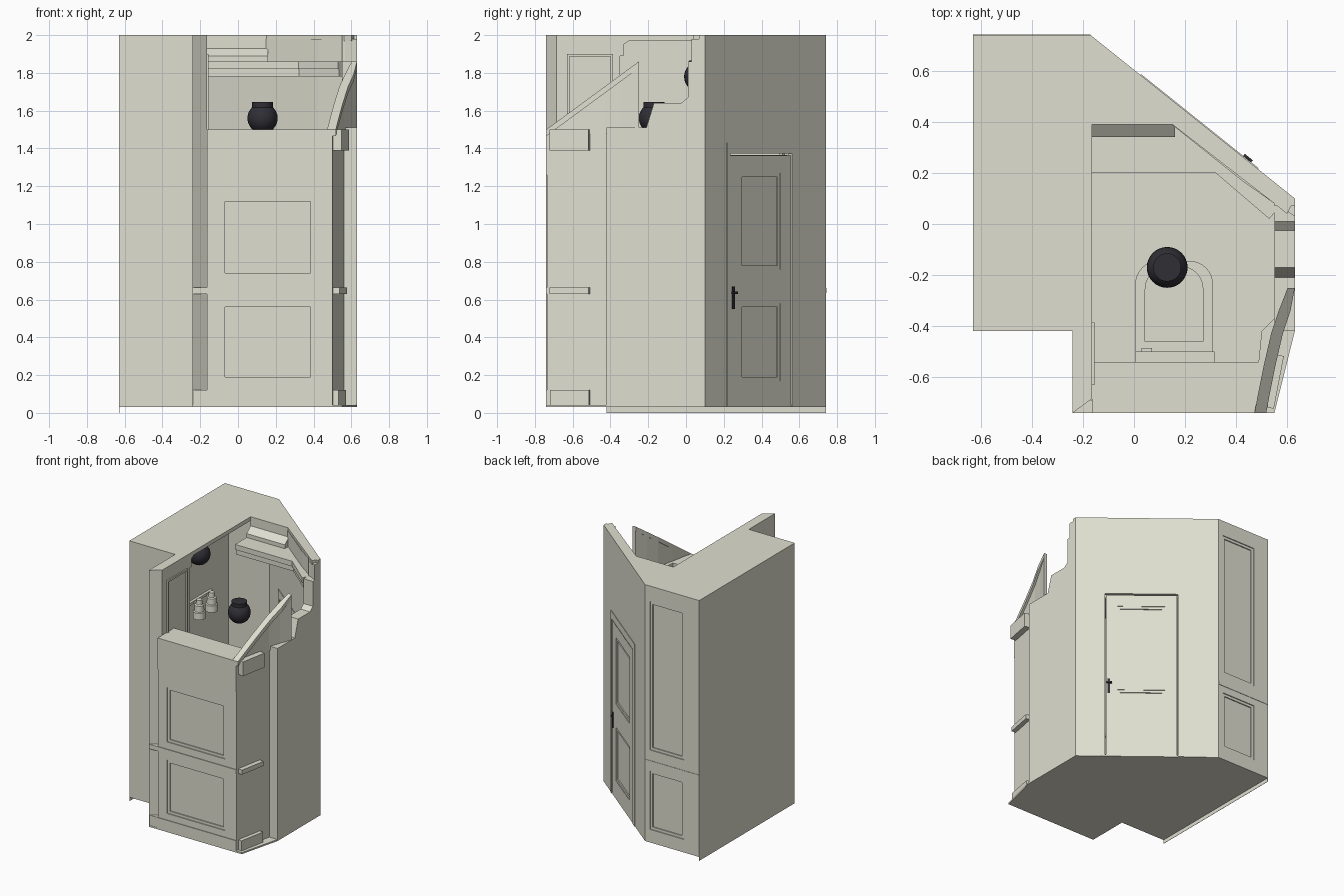
import bpy, bmesh, math
from mathutils import Vector

if "Cube" in bpy.data.objects:
    bpy.data.objects.remove(bpy.data.objects["Cube"])


def material(name, rgb):
    m = bpy.data.materials.new(name)
    m.diffuse_color = (*rgb, 1)
    m.use_nodes = True
    m.node_tree.nodes["Principled BSDF"].inputs["Base Color"].default_value = m.diffuse_color
    return m


STONE = material("warm plaster", (0.74, 0.735, 0.635))
BLACK = material("black metal", (0.028, 0.028, 0.036))
F = 0.03   # underside of the room


def finish(name, bm, mat=STONE, smooth=False):
    bmesh.ops.recalc_face_normals(bm, faces=bm.faces)
    me = bpy.data.meshes.new(name)
    bm.to_mesh(me)
    bm.free()
    me.materials.append(mat)
    ob = bpy.data.objects.new(name, me)
    bpy.context.collection.objects.link(ob)
    if smooth:
        for o in bpy.context.selected_objects:
            o.select_set(False)
        ob.select_set(True)
        bpy.context.view_layer.objects.active = ob
        bpy.ops.object.shade_smooth_by_angle(angle=math.radians(35))
    return ob


def sweep(name, ring, step, mat=STONE, smooth=False):
    """Closed outline of 3D points pushed along a vector."""
    bm = bmesh.new()
    step = Vector(step)
    a = [bm.verts.new(p) for p in ring]
    b = [bm.verts.new(Vector(p) + step) for p in ring]
    bm.faces.new(a)
    bm.faces.new(b)
    for i in range(len(a)):
        j = (i + 1) % len(a)
        bm.faces.new((a[i], a[j], b[j], b[i]))
    return finish(name, bm, mat, smooth)


def plan(name, pts, z0, z1, mat=STONE, smooth=False):
    return sweep(name, [(x, y, z0) for x, y in pts], (0, 0, z1 - z0), mat, smooth)


def side(name, pts, x0, x1, mat=STONE):
    return sweep(name, [(x0, y, z) for y, z in pts], (x1 - x0, 0, 0), mat)


def box(name, x0, x1, y0, y1, z0, z1, mat=STONE):
    return plan(name, [(x0, y0), (x1, y0), (x1, y1), (x0, y1)], z0, z1, mat)


def at(wall, s, d):
    """Plan point s along a wall line and d outward (right of its direction)."""
    a, b = Vector(wall[0]), Vector(wall[1])
    t = (b - a).normalized()
    return tuple(a + t * s + Vector((t.y, -t.x)) * d)


def on_wall(name, wall, s0, s1, z0, z1, d0, d1, mat=STONE):
    return plan(name, [at(wall, *p) for p in ((s0, d0), (s1, d0), (s1, d1), (s0, d1))], z0, z1, mat)


def panelled(name, wall, s0, s1, z0, z1, holes, depth=0.015):
    """Wall facing with recessed panels stacked in height, each with a raised bead."""
    h0, h1 = holes[0][0], holes[0][1]
    on_wall(name + "_stile_a", wall, s0, h0, z0, z1, -depth, 0)
    on_wall(name + "_stile_b", wall, h1, s1, z0, z1, -depth, 0)
    z = z0
    for k, (_, _, b, t) in enumerate(holes):
        on_wall(f"{name}_rail_{k}", wall, h0, h1, z, b, -depth, 0)
        w, e = .02, .008
        for n, r in (("a", (h0, h0 + w, b, t)), ("b", (h1 - w, h1, b, t)),
                     ("low", (h0 + w, h1 - w, b, b + w)), ("top", (h0 + w, h1 - w, t - w, t))):
            on_wall(f"{name}_bead_{k}_{n}", wall, *r, -depth, -depth + e)
        z = t
    on_wall(name + "_rail_top", wall, h0, h1, z, z1, -depth, 0)


def lathe(name, profile, pos, n=32, mat=BLACK):
    bm = bmesh.new()
    rings = []
    for r, z in profile:
        rings.append([bm.verts.new((pos[0] + r * math.cos(k * math.tau / n),
                                    pos[1] + r * math.sin(k * math.tau / n), pos[2] + z)) for k in range(n)])
    for a, b in zip(rings, rings[1:]):
        for k in range(n):
            j = (k + 1) % n
            bm.faces.new((a[k], a[j], b[j], b[k]))
    bm.faces.new(rings[0])
    bm.faces.new(rings[-1])
    return finish(name, bm, mat, True)


FRONT = ((-.165, -.735), (.50, -.735))
CORNER = ((.50, -.735), (.56, -.42))
DIAG = ((.63, .10), (-.17, .74))
BACK = ((-.17, .74), (-.63, .74))

# floor and the outer skin reaching the ground on the left
plan("floor", [(-.63, .74), (-.17, .74), (.63, .10), (.63, -.42), (.55, -.74),
               (-.24, -.74), (-.24, -.42), (-.63, -.42)], F, F + .012)
box("left_skin", -.63, -.628, -.42, .74, 0, 1.99)

# full height walls
box("left_wall", -.629, -.55, -.42, .72, F, 1.98)
box("left_return_wall", -.63, -.165, -.42, -.35, F, 1.98)
plan("left_pier", [(-.24, -.74), (-.165, -.685), (-.165, -.35), (-.24, -.35)], F, 2)

# back wall with two recessed panels
box("back_wall", -.62, -.19, .67, .725, F, 1.98)
panelled("back_facing", BACK, 0, .46, F, 1.98, [(.04, .33, .13, .58), (.04, .33, .74, 1.88)])
on_wall("back_belt", BACK, 0, .46, .635, .66, -.01, 0.003)

# diagonal wall around the door opening
S0, S1, END = .20, .75, 1.0245
plan("diagonal_wall_right", [DIAG[0], (.63, .03), (.55, .08), at(DIAG, S0, -.075), at(DIAG, S0, 0)], F, 1.98)
plan("diagonal_wall_left", [at(DIAG, S1, 0), at(DIAG, S1, -.075), (-.20, .67), (-.19, .72), DIAG[1]], F, 1.98)
on_wall("diagonal_wall_above_door", DIAG, S0, S1, 1.40, 1.98, -.075, 0)

# door with frame, recessed panels and handle
on_wall("door_leaf", DIAG, .215, .73, F + .012, 1.365, -.055, -.027)
panelled("door_facing", DIAG, .218, .727, F + .012, 1.362,
         [(.30, .64, .17, .58), (.30, .64, .76, 1.27)], .012)
for n, d0, d1 in (("outer", -.02, .004), ("inner", -.08, -.06)):
    on_wall(f"door_{n}_jamb_a", DIAG, .185, .212, F, 1.40, d0, d1)
    on_wall(f"door_{n}_jamb_b", DIAG, .732, .775, F, 1.40, d0, d1)
    on_wall(f"door_{n}_head", DIAG, .185, .775, 1.372, 1.43, d0, d1)
on_wall("door_back_fill", DIAG, .22, .725, F + .012, 1.362, -.03, -.012)
on_wall("door_handle_plate", DIAG, .228, .246, .55, .67, -.002, .006, BLACK)
on_wall("door_handle_lever", DIAG, .222, .262, .63, .642, .004, .014, BLACK)

# roof over the side room and the wall tops
plan("roof", [(-.63, .74), (-.17, .74), (.63, .10), (.60, .04), (.55, .08), (.15, .39), (-.165, .39),
              (-.165, -.35), (-.24, -.35), (-.24, -.42), (-.63, -.42)], 1.97, 2)

# tray ceiling: two step cornice, ledge and sloped riser
plan("cornice_ledge", [(-.165, .20), (.32, .20), (.53, .02), (.58, .08), (.15, .41), (-.165, .41)], 1.82, 1.86)
plan("cornice_lower", [(-.165, .21), (.323, .21), (.535, .03), (.58, .08), (.15, .41), (-.165, .41)], 1.78, 1.82)
side("ceiling_riser", [(.34, 1.86), (.34, 1.89), (.39, 1.93), (.39, 2), (.42, 2), (.42, 1.86)], -.165, .16)
plan("diagonal_riser", [(.15, .39), (.55, .08), (.57, .11), (.17, .42)], 1.86, 2)
side("left_beam_end", [(-.35, 1.86), (-.35, 1.89), (-.33, 1.89), (-.33, 1.95), (-.30, 1.97),
                       (-.30, 2), (-.42, 2), (-.42, 1.86)], -.24, -.165)

# cut down right wall with stepped top
side("right_wall", [(.10, F), (.10, 2), (.07, 2), (.07, 1.86), (.01, 1.86), (.01, 1.67), (-.025, 1.64),
                    (-.17, 1.64), (-.21, 1.51), (-.42, 1.51), (-.42, F)], .55, .63)

# low front wall, recessed panels, bands
box("front_wall", -.165, .49, -.72, -.54, F, 1.5)
panelled("front_facing", FRONT, 0, .665, F, 1.5, [(.075, .57, .17, .58), (.075, .57, .72, 1.14)])
on_wall("front_top_band", FRONT, 0, .665, 1.26, 1.5, -.02, .005)
on_wall("front_belt", FRONT, 0, .665, .63, .665, -.02, .005)
on_wall("front_skirting", FRONT, 0, .665, F, .12, -.02, .005)
box("pier_belt", -.24, -.165, -.74, -.69, .63, .665)
box("pier_skirting", -.24, -.165, -.738, -.69, F, .12)

# angled front corner and its moulding ends
plan("corner_wall", [(.50, -.735), (.56, -.42), (.56, -.36), (.50, -.42), (.47, -.72)], F, 1.5)
for n, z0, z1, d in (("belt", .63, .665, .035), ("skirting", F, .12, .03), ("cap", 1.39, 1.5, .045)):
    on_wall("corner_" + n, CORNER, .02, .23, z0, z1, -.02, d)

# swept triangular upstand on the angled corner, with a sloping trim
path = [(.50, -.74), (.515, -.66), (.535, -.56), (.565, -.43), (.595, -.34), (.63, -.25)]
for name, inner, outer, drop in (("corner_upstand", .025, 0, None), ("corner_upstand_trim", .028, -.018, .035)):
    bm = bmesh.new()
    cols = []
    for x, y in path:
        top = 1.5 + (y + .74) * .735
        low = 1.48 if drop is None else top - drop
        xo = min(x - outer, .63)
        cols.append([bm.verts.new(p) for p in ((xo, y, low), (xo, y, top), (x - inner, y, top), (x - inner, y, low))])
    for a, b in zip(cols, cols[1:]):
        for k in range(4):
            bm.faces.new((a[k], a[(k + 1) % 4], b[(k + 1) % 4], b[k]))
    bm.faces.new(cols[0])
    bm.faces.new(cols[-1])
    finish(name, bm)

# panel beads on the inside of the pier
for z0, z1, n in ((.75, 1.90, "upper"), (.17, .58, "lower")):
    for y in (-.63, -.40):
        box(f"inner_{n}_stile", -.167, -.155, y, y + .014, z0, z1)
    for z in (z0, z1 - .014):
        box(f"inner_{n}_bar", -.167, -.155, -.63, -.386, z, z + .014)

# globe lamps
globe = [(.08 * math.sin(a), -.08 * math.cos(a)) for a in (math.pi * (k + .15) / 16 for k in range(13))]
globe += [(.055, .058), (.055, .085), (.05, .085)]
lathe("pendant_lamp", globe, (.13, -.17, 1.56))
lathe("side_room_lamp", globe, (-.38, .07, 1.78))

# vanity light on the left wall
box("vanity_light_bar", -.55, -.53, .16, .45, 1.30, 1.32)
for y in (.23, .38):
    box("vanity_light_arm", -.54, -.49, y - .008, y + .008, 1.30, 1.315)
    lathe("vanity_light_shade", [(.045, 0), (.043, .05), (.035, .055), (.033, .10), (.022, .105), (.02, .14)],
          (-.49, y, 1.20), 20, STONE)


# toilet against the front wall
def seat_outline(hw, y0, y1, r, cx=.157, n=8):
    """Rectangle with the far corners rounded."""
    right = [(cx + hw - r + r * math.cos(a), y1 - r + r * math.sin(a))
             for a in (math.pi / 2 * k / n for k in range(n + 1))]
    return [(cx - hw, y0), (cx + hw, y0)] + right + [(2 * cx - x, y) for x, y in reversed(right)]


plan("toilet_foot", seat_outline(.10, -.54, -.22, .08), F + .01, .26, smooth=True)
plan("toilet_bowl", seat_outline(.152, -.51, -.145, .09), .24, .33, smooth=True)
plan("toilet_lid", seat_outline(.115, -.46, -.165, .09), .33, .338, smooth=True)
box("toilet_cistern", .005, .315, -.545, -.50, .33, .62)
box("flush_lever", .03, .07, -.50, -.485, .57, .58)
